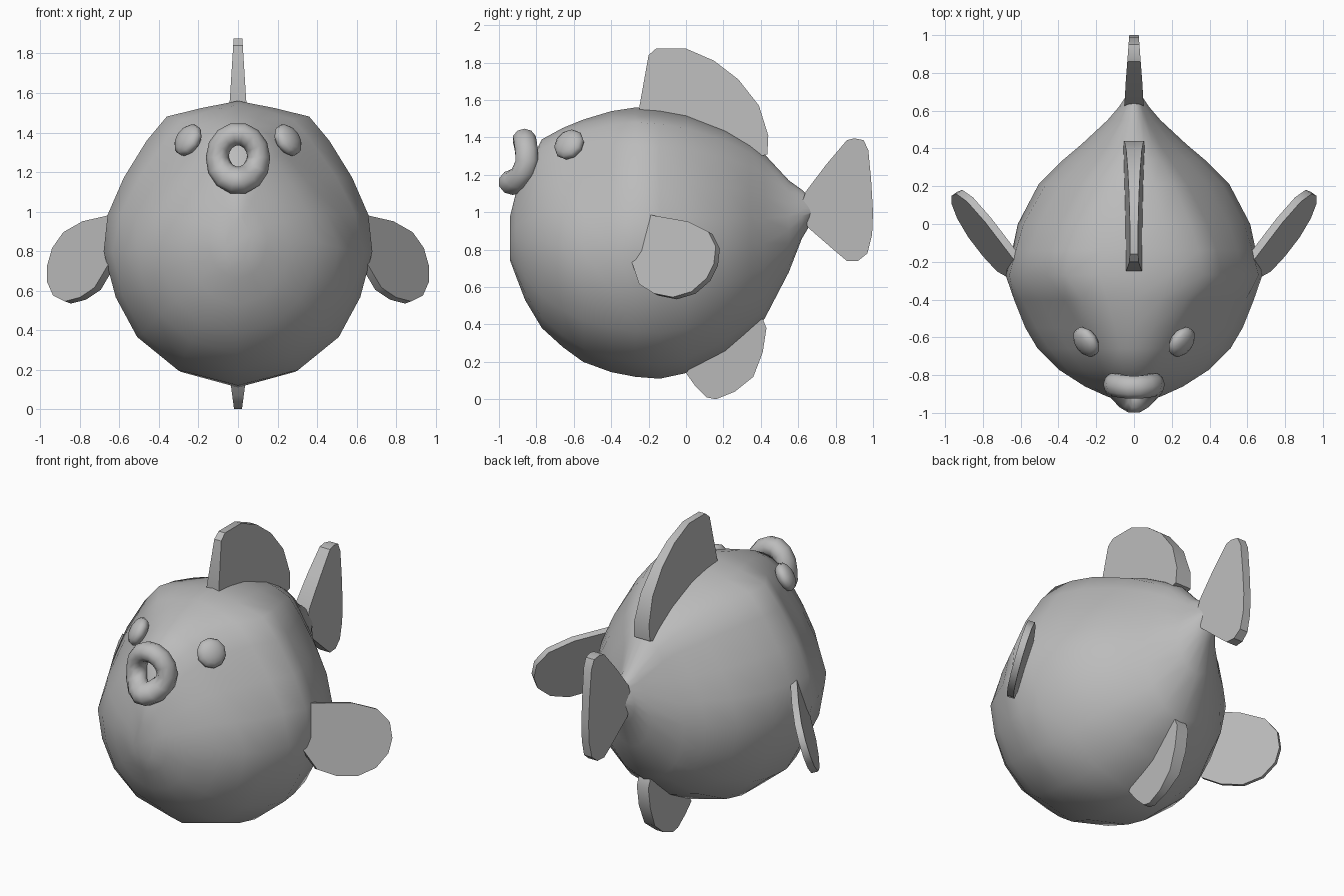
import bpy, bmesh, math
from mathutils import Vector, Matrix

if "Cube" in bpy.data.objects:
    bpy.data.objects.remove(bpy.data.objects["Cube"])

grey = bpy.data.materials.new("plain grey")
grey.diffuse_color = (0.5, 0.5, 0.5, 1)
grey.use_nodes = True
grey.node_tree.nodes["Principled BSDF"].inputs["Base Color"].default_value = grey.diffuse_color


def finish(name, bm, angle=50):
    bmesh.ops.recalc_face_normals(bm, faces=bm.faces)
    me = bpy.data.meshes.new(name)
    bm.to_mesh(me)
    bm.free()
    me.materials.append(grey)
    ob = bpy.data.objects.new(name, me)
    bpy.context.collection.objects.link(ob)
    bpy.context.view_layer.objects.active = ob
    ob.select_set(True)
    bpy.ops.object.shade_smooth_by_angle(angle=math.radians(angle))
    ob.select_set(False)
    return ob


def loft(bm, rings, closed=False):
    rows = [[bm.verts.new(p) for p in r] for r in rings]
    n = len(rows[0])
    pairs = list(zip(rows, rows[1:])) + ([(rows[-1], rows[0])] if closed else [])
    for a, b in pairs:
        for i in range(n):
            j = (i + 1) % n
            bm.faces.new((a[i], a[j], b[j], b[i]))
    if not closed:
        bm.faces.new(rows[0])
        bm.faces.new(rows[-1])


# Body: half cross-sections (width, height) blended from a broad to a pear shape
broad = [(0, 1), (.27, .975), (.53, .945), (.68, .86), (.85, .73), (.97, .60),
         (1, .47), (.91, .31), (.75, .17), (.45, .055), (0, 0)]
pear = [(0, 1), (.15, .985), (.30, .95), (.44, .88), (.68, .75), (.88, .61),
        (1, .46), (.94, .31), (.78, .17), (.47, .055), (0, 0)]
# y, top, bottom, half width, pear amount
stations = [(-.94, .98, .74, .07, 1), (-.91, 1.10, .66, .15, 1), (-.86, 1.22, .53, .26, 1),
            (-.77, 1.39, .38, .40, 1), (-.66, 1.45, .28, .51, 1), (-.55, 1.495, .20, .575, .8),
            (-.40, 1.54, .145, .635, .4), (-.27, 1.56, .12, .68, 0), (-.14, 1.55, .11, .645, 0),
            (0, 1.525, .14, .615, .2), (.21, 1.445, .25, .505, .5), (.34, 1.37, .36, .375, .7),
            (.42, 1.31, .43, .28, .8), (.55, 1.17, .68, .14, .8), (.62, 1.12, .86, .08, .6),
            (.68, 1.06, .96, .04, .5)]
rings = []
for y, top, bot, w, k in stations:
    half = [(w * (a[0] * (1 - k) + b[0] * k), bot + (top - bot) * (a[1] * (1 - k) + b[1] * k))
            for a, b in zip(broad, pear)]
    pts = half + [(-x, z) for x, z in half[-2:0:-1]]
    rings.append([(x, y, z) for x, z in pts])
bm = bmesh.new()
loft(bm, rings)
finish("body", bm)


# Upright fins: side outlines (y, z) whose thickness tapers away from the body
def fin(name, outline, thick):
    bm = bmesh.new()
    loft(bm, [[(s * thick(y, z), y, z) for y, z in outline] for s in (-1, 1)])
    finish(name, bm, 35)


def ramp(v, a, b, ta, tb):
    t = min(1, max(0, (v - a) / (b - a)))
    return ta + (tb - ta) * t


fin("dorsal_fin",
    [(-.24, 1.45), (-.25, 1.56), (-.20, 1.84), (-.16, 1.875), (0, 1.875), (.15, 1.81), (.28, 1.71),
     (.39, 1.57), (.44, 1.41), (.435, 1.31), (.40, 1.30), (.2, 1.36)],
    lambda y, z: ramp(z, 1.35, 1.875, .055, .022))
fin("belly_fin",
    [(0, .14), (.05, .07), (.11, .01), (.16, 0), (.26, .04), (.36, .12), (.41, .25), (.43, .38),
     (.41, .43), (.2, .4)],
    lambda y, z: ramp(z, .15, 0, .04, .02))
fin("tail_fin",
    [(.62, 1.05), (.64, 1.11), (.75, 1.255), (.86, 1.385), (.90, 1.395), (.95, 1.385), (.975, 1.33),
     (.99, 1.17), (1, 1), (.995, .88), (.97, .78), (.92, .74), (.86, .74), (.80, .79), (.65, .92)],
    lambda y, z: ramp(y, .67, 1, .05, .025))

# Side fins: slanted plates swept back and outwards
side = [(-.30, .79), (-.18, .98), (.02, .945), (.13, .89), (.17, .81), (.16, .72), (.12, .64),
        (.04, .57), (-.06, .54), (-.16, .56), (-.24, .61)]
normal = Vector((1, -.7, .36)).normalized() * .02
for label, m in (("right", 1), ("left", -1)):
    bm = bmesh.new()
    plates = []
    for s in (-1, 1):
        row = [Vector((.71 + .7 * (y + .06) - .36 * (z - .96), y, z)) + normal * s for y, z in side]
        plates.append([(m * p.x, p.y, p.z) for p in row])
    loft(bm, plates)
    finish(label + "_side_fin", bm, 35)

# Eyes: flattened balls lying on the forehead
for label, m in (("right", 1), ("left", -1)):
    face = Vector((m * .72, -.5, .48))
    bm = bmesh.new()
    bmesh.ops.create_uvsphere(bm, u_segments=10, v_segments=8, radius=.088)
    bm.transform(Matrix.Translation((m * .253, -.625, 1.362))
                 @ face.to_track_quat('Z', 'Y').to_matrix().to_4x4()
                 @ Matrix.Diagonal((1, 1, .55, 1)))
    finish(label + "_eye", bm)

# Lips: a bent ring with the lower lip pushed forward
rings = []
for i in range(14):
    a = 2 * math.pi * i / 14
    c, s = math.cos(a), math.sin(a)
    r = .058 if s >= 0 else .058 + .012 * -s
    y0 = -.85 - (.015 if s > 0 else .08) * s * s
    ring = []
    for j in range(10):
        b = 2 * math.pi * j / 10
        d = r * math.cos(b)
        ring.append((c * (.105 + d), y0 + r * 1.1 * math.sin(b), 1.275 + s * (.118 + d)))
    rings.append(ring)
bm = bmesh.new()
loft(bm, rings, closed=True)
finish("lips", bm, 80)
